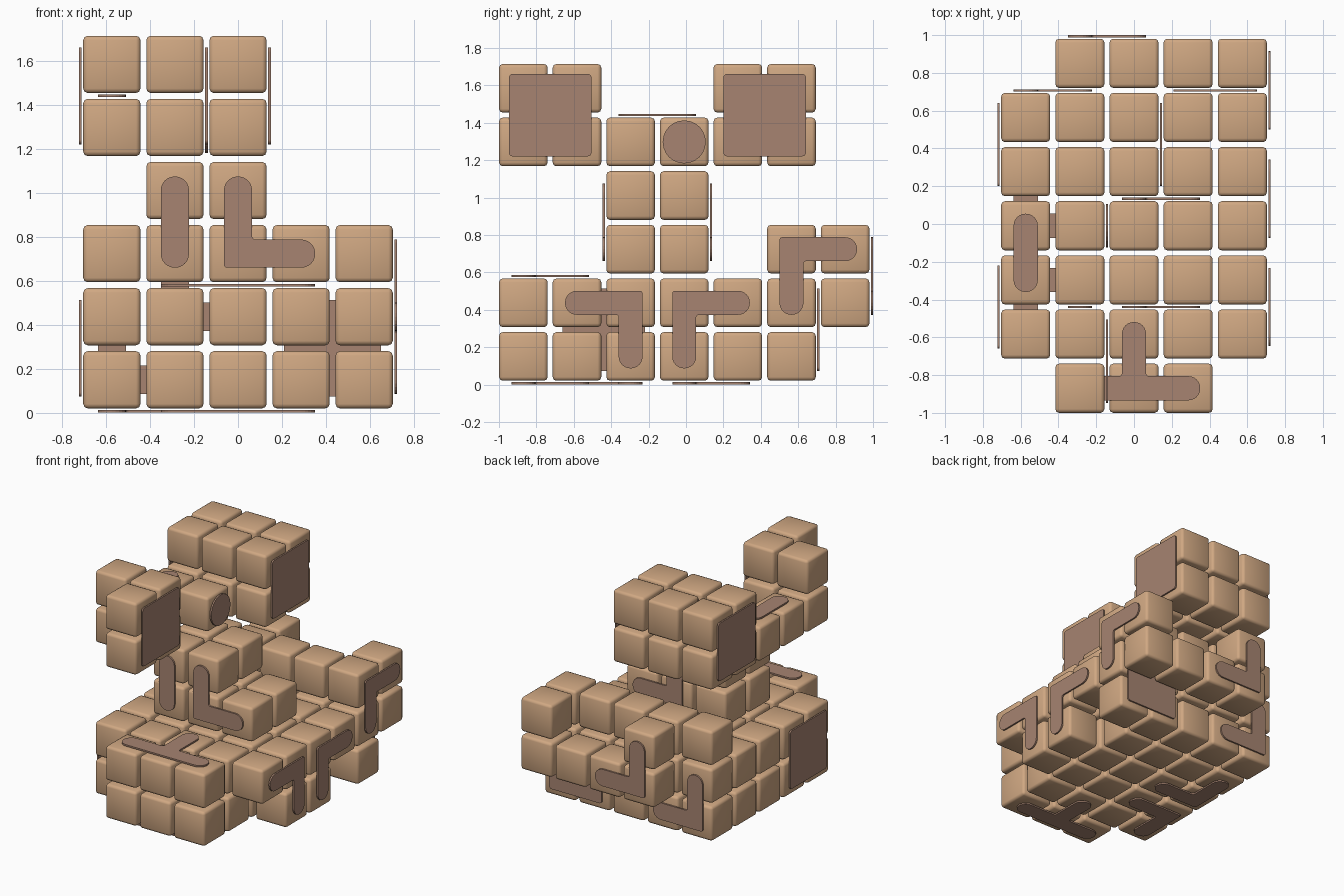
import bpy, bmesh, math
from mathutils import Vector, Matrix

if "Cube" in bpy.data.objects:
    bpy.data.objects.remove(bpy.data.objects["Cube"])

P = 0.2867                                # cube pitch
H = 0.13                                  # half cube size
T = 0.012                                 # connector plate thickness
W = 0.064                                 # half width of plate strokes
ORIGIN = Vector((0, -0.0095, 0.1505))     # centre of cell (0, 0, 0)


def material(name, rgb):
    m = bpy.data.materials.new(name)
    m.diffuse_color = (*rgb, 1)
    m.use_nodes = True
    m.node_tree.nodes["Principled BSDF"].inputs["Base Color"].default_value = m.diffuse_color
    return m


TAN = material("tan_wood", (0.63, 0.39, 0.225))
BROWN = material("brown_plate", (0.385, 0.23, 0.165))


def centre(c):
    return ORIGIN + Vector(c) * P


def finish(bm, name, mat):
    me = bpy.data.meshes.new(name)
    bm.to_mesh(me)
    bm.free()
    me.materials.append(mat)
    ob = bpy.data.objects.new(name, me)
    bpy.context.collection.objects.link(ob)
    return ob


def cubes(name, cells):
    """Soft-edged cubes, one for each grid cell."""
    bm = bmesh.new()
    for c in sorted(set(cells)):
        bmesh.ops.create_cube(bm, size=2 * H, matrix=Matrix.Translation(centre(c)))
    bmesh.ops.bevel(bm, geom=bm.edges[:], offset=0.02, segments=2, profile=0.5, affect='EDGES')
    for f in bm.faces:
        f.smooth = True
    finish(bm, name, TAN)


def box(xs, ys, zs):
    return [(x, y, z) for x in xs for y in ys for z in zs]


# ---- cube groups, bottom to top ----
full_x, full_y = range(-2, 3), range(-2, 3)
cubes("bottom_layer", [c for c in box(full_x, full_y, [0]) if c not in ((2, -2, 0), (2, 1, 0))]
      + box(range(-1, 2), [-3], [0]))
cubes("second_layer", box(full_x, full_y, [1]) + box(range(-1, 2), [-3], [1])
      + box(range(-1, 3), [3], [1]))
cubes("rear_wall", box(full_x, [2], [2]) + [(2, 3, 2), (-1, 3, 2)])
cubes("column", box(range(-1, 2), [-1, 0], [2]) + box([-1, 0], [-1, 0], [3]))
cubes("bridge", [(-2, -1, 4), (-2, 0, 4), (-1, 0, 4)])
cubes("rear_top_block", box(range(-2, 1), [1, 2], [4, 5]))
cubes("front_top_block", [(x, y, z) for x, y in ((-1, -3), (-1, -2), (-2, -2)) for z in (4, 5)])

# ---- plate outlines: (a, b, corner radius) ----
E, R, S = P + W, W - 0.001, 0.015
Q = 0.077
OUTLINES = {
    "bar": [(-W, -W, R), (E, -W, R), (E, W, R), (-W, W, R)],
    "ell": [(-W, -W, S), (E, -W, R), (E, W, R), (W, W, S), (W, E, R), (-W, E, R)],
    "tee": [(-E, -W, R), (E, -W, R), (E, W, R), (W, W, S), (W, E, R), (-W, E, R),
            (-W, W, S), (-E, W, R)],
    "square": [(-Q, -Q, 0.02), (P + Q, -Q, 0.02), (P + Q, P + Q, 0.02), (-Q, P + Q, 0.02)],
    "disc": [(-.115, -.115, .1145), (.115, -.115, .1145), (.115, .115, .1145), (-.115, .115, .1145)],
}


def rounded(pts, steps=6):
    """Fillet each right-angled corner of an outline."""
    out = []
    for i, (a, b, r) in enumerate(pts):
        c = Vector((a, b))
        d0 = (Vector(pts[i - 1][:2]) - c).normalized()
        d1 = (Vector(pts[(i + 1) % len(pts)][:2]) - c).normalized()
        for k in range(steps + 1):
            t = math.pi / 2 * k / steps
            out.append(c + d0 * r * (1 - math.sin(t)) + d1 * r * (1 - math.cos(t)))
    return out


AXES = {"x": (1, 0, 0), "y": (0, 1, 0), "z": (0, 0, 1)}


def axis(s):
    return Vector(AXES[s[1]]) * (1 if s[0] == "+" else -1)


def plate(name, shape, cell, u, v, n):
    """Thin plate starting at a cell, with arms along u and v, on the face n."""
    u, v, n = axis(u), axis(v), axis(n)
    base = centre(cell) + n * (P / 2 - T / 2)
    bm = bmesh.new()
    f = bm.faces.new([bm.verts.new(base + u * q.x + v * q.y) for q in rounded(OUTLINES[shape])])
    ext = bmesh.ops.extrude_face_region(bm, geom=[f])
    bmesh.ops.translate(bm, vec=n * T, verts=[g for g in ext["geom"] if isinstance(g, bmesh.types.BMVert)])
    bmesh.ops.recalc_face_normals(bm, faces=bm.faces[:])
    finish(bm, name, BROWN)


# ---- plates on the base ----
plate("front_top_tee", "tee", (0, -3, 1), "+x", "+y", "+z")
plate("front_bottom_tee", "tee", (0, -3, 0), "+x", "+y", "-z")
plate("bottom_ell_a", "ell", (-2, 0, 0), "+x", "+y", "-z")
plate("bottom_ell_b", "ell", (-2, -1, 0), "+x", "-y", "-z")
plate("left_base_square", "square", (-2, -2, 0), "+y", "+z", "-x")
plate("rear_base_square", "square", (1, 2, 0), "+x", "+z", "+y")
plate("rear_ell_low", "ell", (-2, 2, 0), "+x", "+z", "+y")
plate("rear_ell_high", "ell", (-1, 3, 1), "+x", "+z", "+y")
plate("right_ell_front", "ell", (2, -1, 1), "-y", "-z", "+x")
plate("right_ell_middle", "ell", (2, 0, 1), "+y", "-z", "+x")
plate("right_ell_rear", "ell", (2, 2, 2), "+y", "-z", "+x")

# ---- plates on the column and top ----
plate("column_front_bar", "bar", (-1, -1, 2), "+z", "+x", "-y")
plate("column_front_ell", "ell", (0, -1, 2), "+x", "+z", "-y")
plate("column_rear_ell", "ell", (0, 0, 2), "+x", "+z", "+y")
plate("bridge_bar", "bar", (-2, -1, 4), "+y", "+x", "+z")
plate("bridge_disc", "disc", (-1, 0, 4), "+y", "+z", "+x")
plate("rear_block_left_square", "square", (-2, 1, 4), "+y", "+z", "-x")
plate("rear_block_right_square", "square", (0, 1, 4), "+y", "+z", "+x")
plate("front_block_square", "square", (-1, -3, 4), "+y", "+z", "+x")
